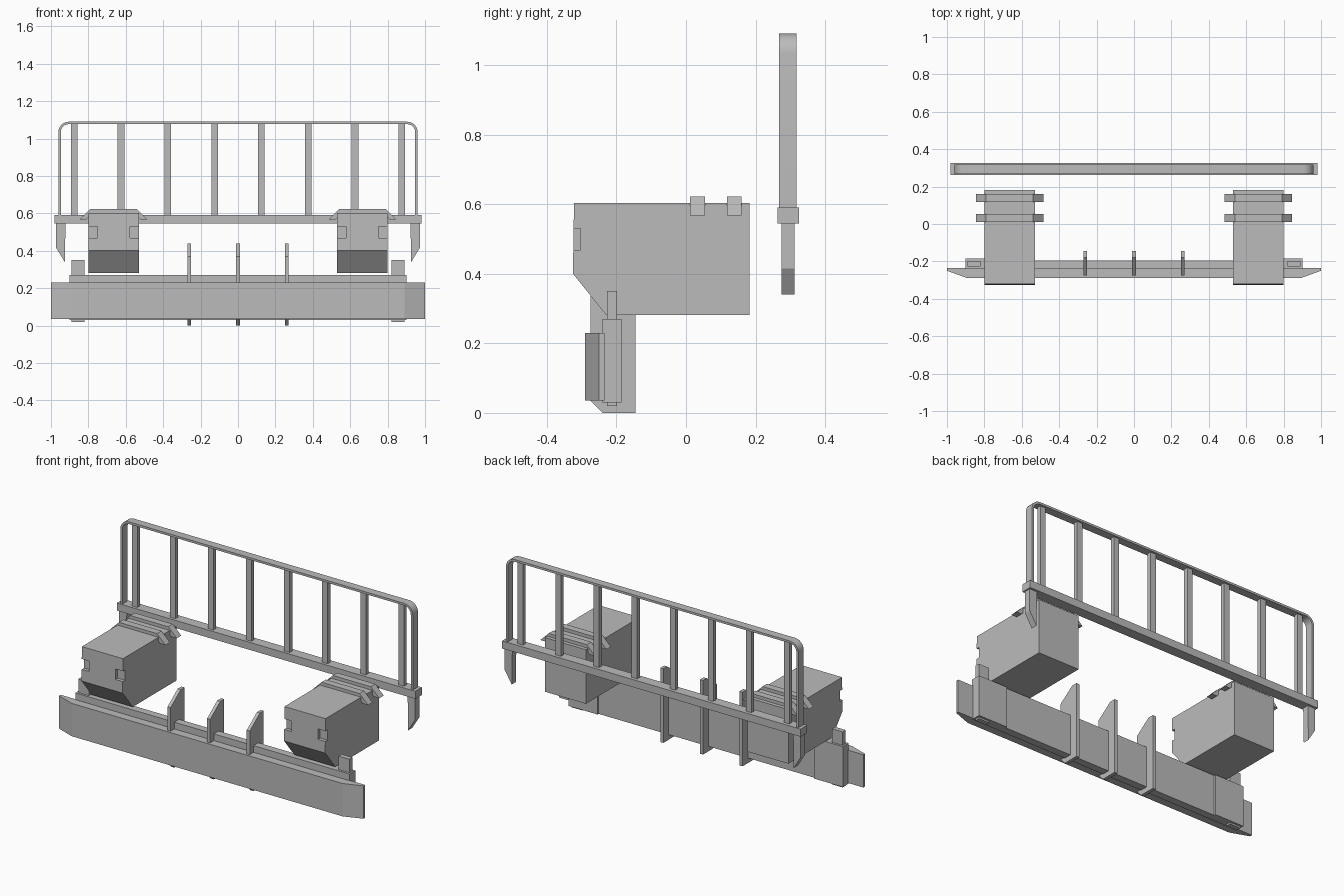
import bpy, bmesh, math
from mathutils import Vector

if "Cube" in bpy.data.objects:
    bpy.data.objects.remove(bpy.data.objects["Cube"])

grey = bpy.data.materials.new("plain grey")
grey.use_nodes = True
grey.diffuse_color = (0.5, 0.5, 0.5, 1)
grey.node_tree.nodes["Principled BSDF"].inputs["Base Color"].default_value = (0.5, 0.5, 0.5, 1)


def prism(name, points, axis, low, high):
    """Extrude a closed outline along an axis; outline uses the other two axes in order."""
    bm = bmesh.new()

    def place(p, depth):
        co = list(p)
        co.insert(axis, depth)
        return bm.verts.new(co)

    a = [place(p, low) for p in points]
    b = [place(p, high) for p in points]
    bm.faces.new(a)
    bm.faces.new(b[::-1])
    for i in range(len(a)):
        j = (i + 1) % len(a)
        bm.faces.new((a[j], a[i], b[i], b[j]))
    bmesh.ops.recalc_face_normals(bm, faces=bm.faces)
    mesh = bpy.data.meshes.new(name)
    bm.to_mesh(mesh)
    bm.free()
    mesh.materials.append(grey)
    obj = bpy.data.objects.new(name, mesh)
    bpy.context.collection.objects.link(obj)
    return obj


def box(name, x, y, z):
    return prism(name, [(x[0], y[0]), (x[1], y[0]), (x[1], y[1]), (x[0], y[1])], 2, *z)


def mirrored(points):
    return points + [(-x, v) for x, v in reversed(points)]


# Front bumper with swept-back ends
prism("bumper", mirrored([(-1, -0.235), (-1, -0.25), (-0.89, -0.29)]), 2, 0.035, 0.23)

# Beam behind the bumper
box("beam", (-0.71, 0.71), (-0.24, -0.195), (0.03, 0.27))

# Upright ribs through the beam
rib = [(-0.275, 0.035), (-0.24, 0), (-0.145, 0), (-0.145, 0.44), (-0.18, 0.44), (-0.275, 0.37)]
for i, x in enumerate((-0.26, 0, 0.26)):
    prism(f"rib_{i + 1}", rib, 0, x - 0.01, x + 0.01)

# Rear guard rail: base bar, hoop and bars
box("rail_base", (-0.98, 0.98), (0.263, 0.325), (0.545, 0.59))


def hoop_side(half, top, radius):
    pts = [(-half, 0.58)]
    for i in range(7):
        t = math.pi / 2 * i / 6
        pts.append((-half + radius * (1 - math.cos(t)), top - radius * (1 - math.sin(t))))
    return mirrored(pts)


outer = hoop_side(0.96, 1.09, 0.055)
inner = hoop_side(0.947, 1.077, 0.042)
hoop = prism("rail_hoop", outer + inner[::-1], 1, 0.268, 0.317)
bpy.context.view_layer.objects.active = hoop
hoop.select_set(True)
bpy.ops.object.shade_smooth_by_angle(angle=math.radians(35))
hoop.select_set(False)
for i in range(8):
    x = -0.875 + 0.25 * i
    box(f"rail_bar_{i + 1}", (x - 0.018, x + 0.018), (0.28, 0.305), (0.585, 1.08))

for side, s in (("left", 1), ("right", -1)):
    def span(a, b):
        return sorted((s * a, s * b))

    # Beam ends and posts
    box(f"beam_end_{side}", span(0.71, 0.9), (-0.24, -0.185), (0.03, 0.27))
    box(f"beam_post_{side}", span(0.82, 0.89), (-0.227, -0.198), (0.02, 0.35))

    # Housing with a sloped chin and notched front corners
    body = [(-0.325, 0.4), (-0.23, 0.282), (0.182, 0.282), (0.182, 0.603), (-0.322, 0.603)]
    housing = prism(f"housing_{side}", body, 0, *span(0.53, 0.8))
    for a, b in ((0.5, 0.578), (0.752, 0.83)):
        cutter = box(f"notch_cutter_{side}", span(a, b), (-0.4, -0.303), (0.468, 0.53))
        cutter.hide_render = True
        cutter.hide_viewport = True
        cut = housing.modifiers.new("notch", "BOOLEAN")
        cut.operation = "DIFFERENCE"
        cut.solver = "EXACT"
        cut.object = cutter

    # Straps over the housing with flared wings
    half = [(-0.18, 0.568), (-0.125, 0.622)]
    under = [(-0.115, 0.595), (-0.145, 0.568)]
    outline = [(x + s * 0.665, z) for x, z in mirrored(half) + mirrored(under[::-1])[::-1]]
    for n, y in (("front", 0.012), ("rear", 0.118)):
        prism(f"strap_{n}_{side}", outline, 1, y, y + 0.042)

    # Hooks hanging below the rail
    hook = [(0.972, 0.55), (0.972, 0.415), (0.926, 0.34), (0.922, 0.55)]
    prism(f"rail_hook_{side}", [(s * x, z) for x, z in hook], 1, 0.274, 0.312)
